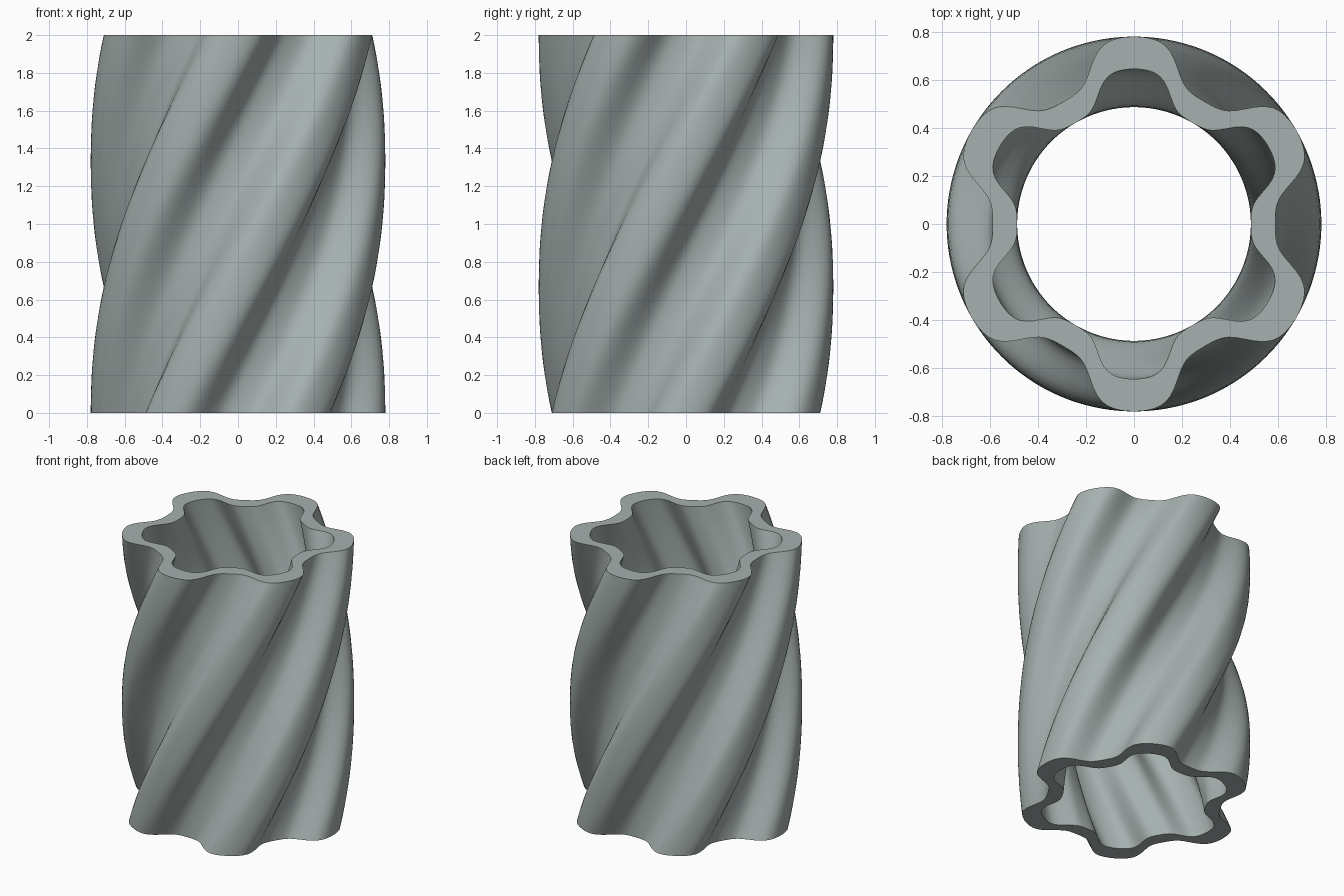
import bpy, bmesh, math

if "Cube" in bpy.data.objects:
    bpy.data.objects.remove(bpy.data.objects["Cube"])

LOBES, HEIGHT, TWIST = 6, 2.0, math.radians(90)
SEGS, RINGS = 180, 60
R_TIP, R_VALLEY, INNER_SCALE = 0.78, 0.588, 0.827
K = 1.6  # flattens lobe tips and valleys

def radius(a):
    # rounded six-lobed star profile
    w = math.tanh(K * math.cos(LOBES * a)) / math.tanh(K)
    return (R_TIP + R_VALLEY) / 2 + (R_TIP - R_VALLEY) / 2 * w

bm = bmesh.new()

def wall(scale):
    # stack of profile rings, turning counter-clockwise with height
    rings = []
    for j in range(RINGS + 1):
        t = j / RINGS
        ring = []
        for i in range(SEGS):
            a = 2 * math.pi * i / SEGS
            r, b = radius(a) * scale, a + TWIST * t
            ring.append(bm.verts.new((r * math.cos(b), r * math.sin(b), HEIGHT * t)))
        rings.append(ring)
    return rings

def bridge(lower, upper):
    for i in range(SEGS):
        n = (i + 1) % SEGS
        bm.faces.new((lower[i], lower[n], upper[n], upper[i]))

outer, inner = wall(1.0), wall(INNER_SCALE)
for j in range(RINGS):
    bridge(outer[j], outer[j + 1])
    bridge(inner[j + 1], inner[j])
# flat rims at both ends
bridge(outer[-1], inner[-1])
bridge(inner[0], outer[0])
bmesh.ops.recalc_face_normals(bm, faces=bm.faces)

mesh = bpy.data.meshes.new("twisted_tube")
bm.to_mesh(mesh)
bm.free()
tube = bpy.data.objects.new("twisted_tube", mesh)
bpy.context.collection.objects.link(tube)

mat = bpy.data.materials.new("grey green")
mat.diffuse_color = (0.38, 0.44, 0.43, 1)
mat.use_nodes = True
mat.node_tree.nodes["Principled BSDF"].inputs["Base Color"].default_value = mat.diffuse_color
mesh.materials.append(mat)

bpy.context.view_layer.objects.active = tube
tube.select_set(True)
bpy.ops.object.shade_smooth_by_angle(angle=math.radians(40))
